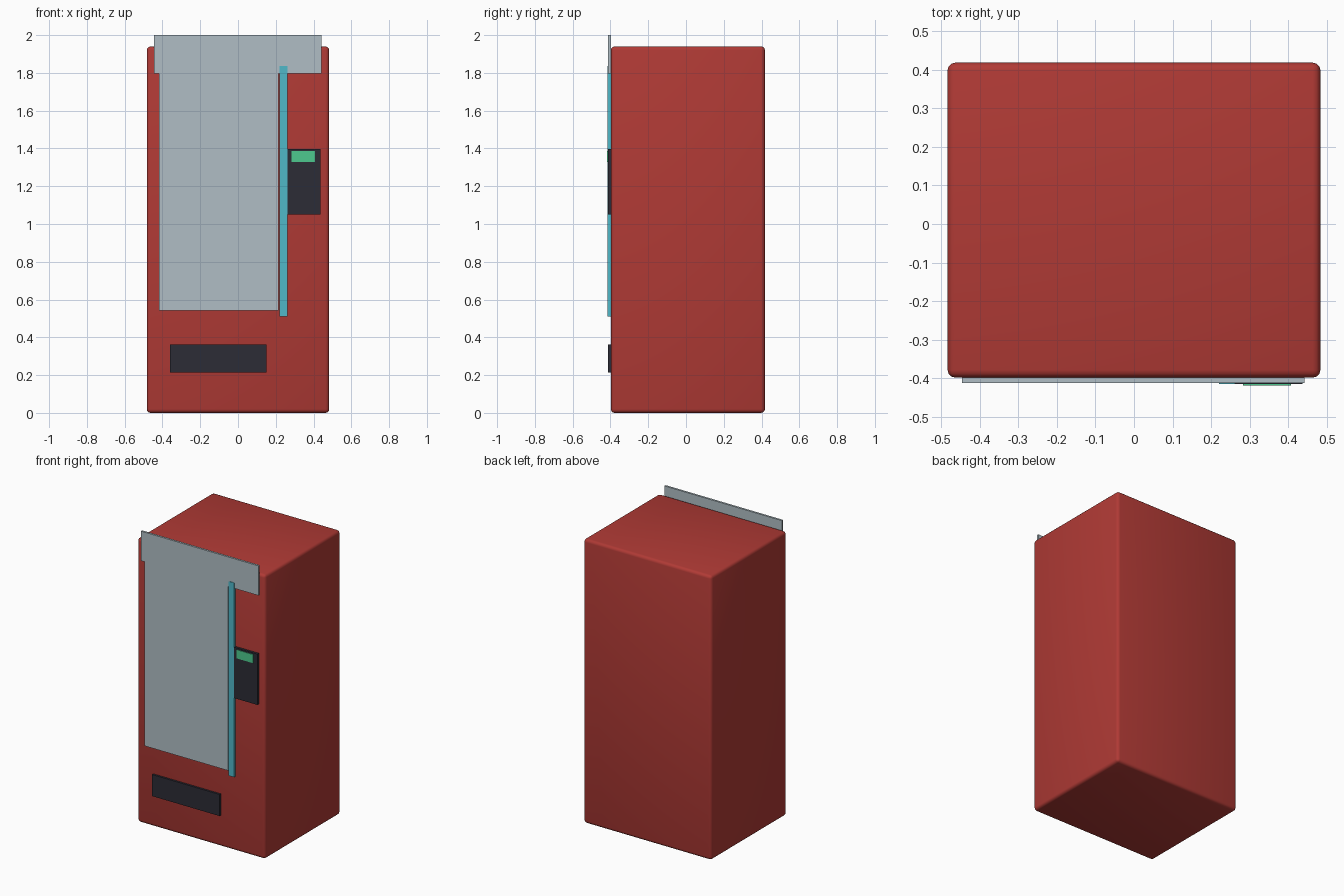
import bpy
import math

cube = bpy.data.objects.get("Cube")
if cube:
    bpy.data.objects.remove(cube, do_unlink=True)


def make_material(name, hex_code):
    """Flat material from an sRGB hex code, stored as linear values."""
    srgb = [int(hex_code[i:i + 2], 16) / 255 for i in (0, 2, 4)]
    colour = [c / 12.92 if c < 0.04045 else ((c + 0.055) / 1.055) ** 2.4 for c in srgb] + [1]
    mat = bpy.data.materials.new(name)
    mat.use_nodes = True
    mat.diffuse_color = colour
    mat.node_tree.nodes["Principled BSDF"].inputs["Base Color"].default_value = colour
    return mat


red = make_material("cabinet red", "B03A35")
grey = make_material("pale blue grey", "B0BEC5")
cyan = make_material("trim cyan", "50B8C9")
dark = make_material("dark charcoal", "2C2C36")
green = make_material("display green", "4DC98E")


def box(name, mat, x, y, z):
    """Box spanning the (low, high) range on each axis."""
    spans = (x, y, z)
    bpy.ops.mesh.primitive_cube_add(size=1, location=[(a + b) / 2 for a, b in spans])
    obj = bpy.context.object
    obj.name = name
    obj.scale = [b - a for a, b in spans]
    bpy.ops.object.transform_apply(location=False, rotation=False, scale=True)
    obj.data.materials.append(mat)
    return obj


FACE = -0.398   # front plane of the cabinet
BACK = FACE + 0.01  # plates sink slightly into the cabinet

# Cabinet with softly rounded edges
cabinet = box("cabinet", red, (-0.483, 0.483), (FACE, 0.418), (0, 1.94))
bevel = cabinet.modifiers.new("rounded edges", "BEVEL")
bevel.width = 0.02
bevel.segments = 3
bpy.ops.object.modifier_apply(modifier=bevel.name)
bpy.ops.object.shade_smooth_by_angle(angle=math.radians(35))

# Header sign standing proud of the cabinet top
box("header_sign", grey, (-0.445, 0.442), (-0.412, FACE), (1.798, 2))

# Display window and the light strip beside it
box("display_window", grey, (-0.417, 0.214), (-0.411, BACK), (0.541, 1.8))
box("light_strip", cyan, (0.22, 0.261), (-0.415, BACK), (0.51, 1.836))

# Payment panel with its small screen
box("payment_panel", dark, (0.255, 0.436), (-0.414, BACK), (1.05, 1.397))
box("payment_screen", green, (0.283, 0.407), (-0.418, -0.41), (1.328, 1.387))

# Collection flap
box("collection_flap", dark, (-0.361, 0.15), (-0.412, BACK), (0.214, 0.361))
